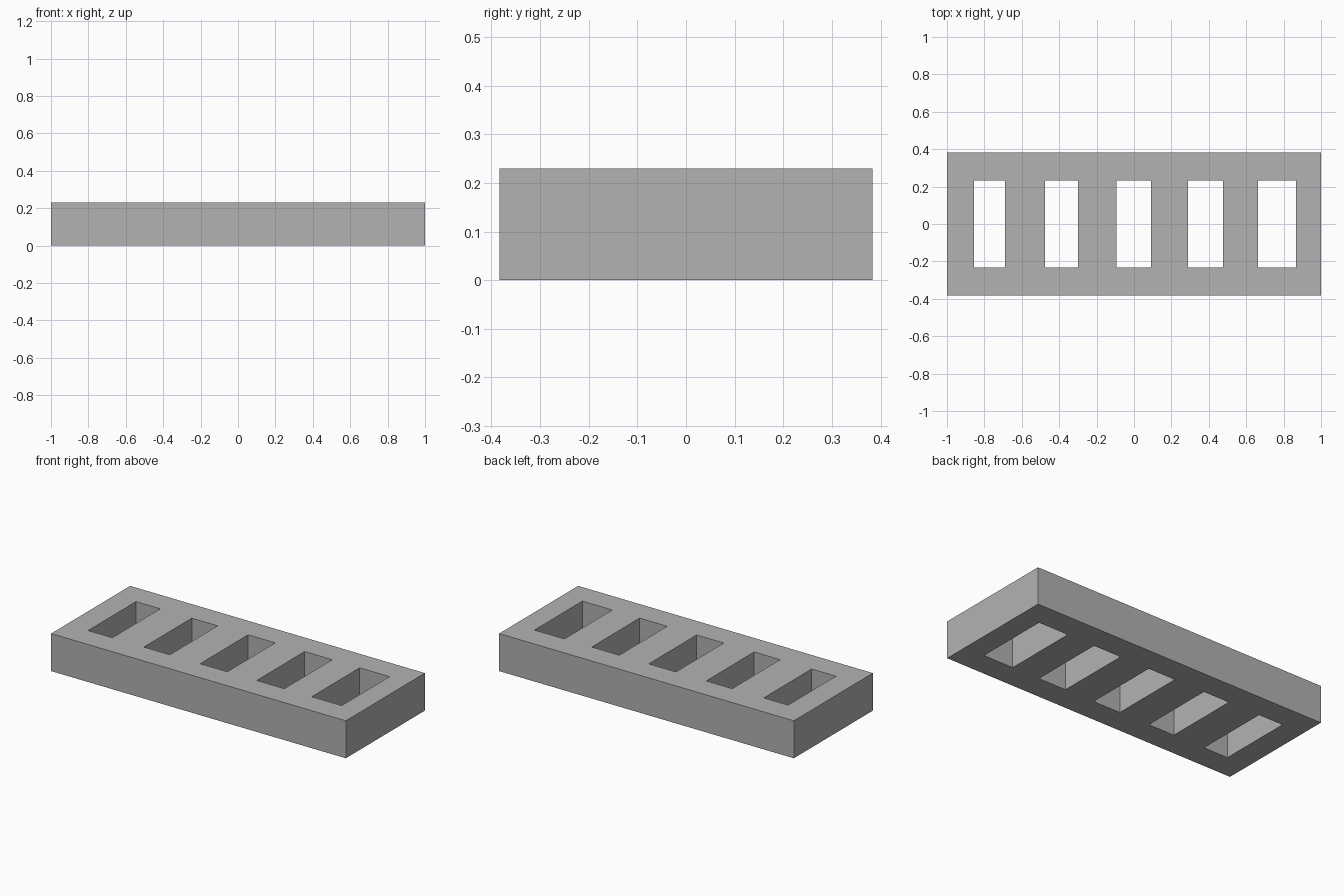
import bpy, bmesh

default = bpy.data.objects.get("Cube")
if default:
    bpy.data.objects.remove(default, do_unlink=True)

HEIGHT = 0.23
HALF_DEPTH = 0.383
SLOT_Y = 0.232
# Left and right edge of each slot, widening along +x
SLOTS = [(-0.855, -0.69), (-0.476, -0.30), (-0.094, 0.09), (0.29, 0.477), (0.663, 0.866)]

grey = bpy.data.materials.new("plain grey")
grey.use_nodes = True
colour = (0.448, 0.448, 0.448, 1)
grey.diffuse_color = colour
grey.node_tree.nodes["Principled BSDF"].inputs["Base Color"].default_value = colour

# Flat plan of cells, leaving out the slots
xs = [-1.0] + [x for slot in SLOTS for x in slot] + [1.0]
ys = [-HALF_DEPTH, -SLOT_Y, SLOT_Y, HALF_DEPTH]
bm = bmesh.new()
grid = [[bm.verts.new((x, y, 0)) for y in ys] for x in xs]
for i in range(len(xs) - 1):
    for j in range(len(ys) - 1):
        is_slot = i % 2 == 1 and j == 1
        if not is_slot:
            bm.faces.new((grid[i][j], grid[i + 1][j], grid[i + 1][j + 1], grid[i][j + 1]))

# Raise the plan into a solid block with open slots
raised = bmesh.ops.extrude_face_region(bm, geom=bm.faces[:], use_keep_orig=True)
top_verts = [g for g in raised["geom"] if isinstance(g, bmesh.types.BMVert)]
bmesh.ops.translate(bm, verts=top_verts, vec=(0, 0, HEIGHT))
bmesh.ops.recalc_face_normals(bm, faces=bm.faces[:])

mesh = bpy.data.meshes.new("slotted_block")
bm.to_mesh(mesh)
bm.free()
mesh.materials.append(grey)
block = bpy.data.objects.new("slotted_block", mesh)
bpy.context.collection.objects.link(block)
